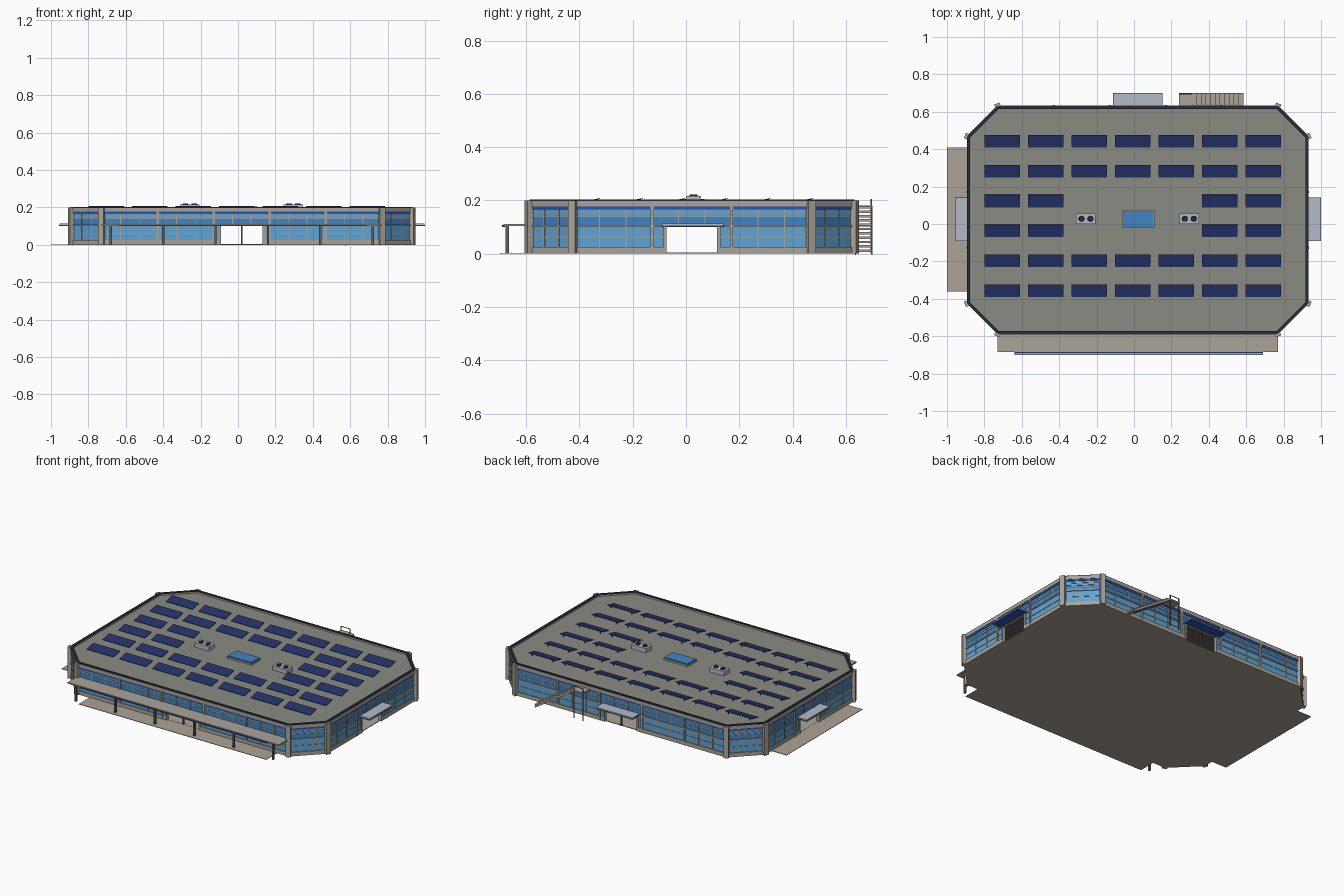
import bpy, bmesh, math
from mathutils import Matrix, Vector

if "Cube" in bpy.data.objects:
    bpy.data.objects.remove(bpy.data.objects["Cube"])


def material(name, *rgb):
    m = bpy.data.materials.new(name)
    m.use_nodes = True
    m.diffuse_color = (*rgb, 1)
    m.node_tree.nodes["Principled BSDF"].inputs["Base Color"].default_value = (*rgb, 1)
    return m


STONE = material("warm stone", 0.41, 0.37, 0.31)
ROOF = material("roof grey", 0.25, 0.26, 0.225)
DARK = material("dark rim", 0.022, 0.026, 0.038)
SOLAR = material("solar navy", 0.017, 0.033, 0.14)
GLASS = material("light glass", 0.12, 0.37, 0.64)
MID = material("mid blue glass", 0.055, 0.23, 0.56)
BLUE = material("blue trim", 0.02, 0.09, 0.45)
PALE = material("pale metal", 0.46, 0.49, 0.57)
METAL = material("post metal", 0.12, 0.11, 0.1)

parts = {}


def part(name, mat):
    if name not in parts:
        parts[name] = (bmesh.new(), mat)
    return parts[name][0]


def box(name, mat, center, size, rot=None):
    """Box with a centre, a size and an optional rotation matrix."""
    rot = rot or Matrix.Identity(4)
    m = Matrix.Translation(center) @ rot @ Matrix.Diagonal((*size, 1))
    bmesh.ops.create_cube(part(name, mat), size=1, matrix=m)


def span(name, mat, x0, x1, y0, y1, z0, z1):
    box(name, mat, ((x0 + x1) / 2, (y0 + y1) / 2, (z0 + z1) / 2),
        (x1 - x0, y1 - y0, z1 - z0))


# Octagonal footprint, counter-clockwise from the front wall
CX, CY, HX, HY, CUT = 0.02, 0.022, 0.91, 0.608, 0.162


def footprint(inset=0.0):
    hx, hy, c = HX - inset, HY - inset, CUT - inset * 0.586
    pts = [(c - hx, -hy), (hx - c, -hy), (hx, c - hy), (hx, hy - c),
           (hx - c, hy), (c - hx, hy), (-hx, hy - c), (-hx, c - hy)]
    return [Vector((CX + x, CY + y, 0)) for x, y in pts]


def octagon(name, mat, inset, z0, z1):
    bm = part(name, mat)
    ring = [[bm.verts.new((p.x, p.y, z)) for p in footprint(inset)] for z in (z0, z1)]
    bm.faces.new(ring[0][::-1])
    bm.faces.new(ring[1])
    for i in range(8):
        j = (i + 1) % 8
        bm.faces.new((ring[0][i], ring[0][j], ring[1][j], ring[1][i]))


octagon("ground_floor", STONE, 0.005, 0.0, 0.004)
octagon("upper_floor", METAL, 0.02, 0.102, 0.106)
octagon("roof_deck", ROOF, 0.012, 0.184, 0.19)

# Facade layers: name, material, bottom, top, outer offset
LAYERS = [("wall_base", STONE, 0.0, 0.025, 0.004),
          ("lower_windows", GLASS, 0.025, 0.1, -0.002),
          ("floor_band", STONE, 0.1, 0.108, 0.004),
          ("spandrel_windows", MID, 0.108, 0.138, -0.002),
          ("upper_windows", GLASS, 0.138, 0.166, -0.002),
          ("blue_band", BLUE, 0.166, 0.178, 0.002),
          ("parapet", STONE, 0.178, 0.198, 0.004),
          ("roof_rim", DARK, 0.198, 0.203, 0.002),
          ("window_rails", STONE, 0.061, 0.064, 0.001),
          ("window_rails", STONE, 0.137, 0.14, 0.001),
          ("window_rails", STONE, 0.152, 0.154, 0.001)]

corners = footprint()
for i in range(8):
    a, b = corners[i], corners[(i + 1) % 8]
    along = (b - a).normalized()
    normal = Vector((along.y, -along.x, 0))
    length = (b - a).length
    turn = Matrix.Rotation(math.atan2(along.y, along.x), 4, "Z")
    straight = i % 2 == 0
    door = {0: 0.112, 4: 0.112, 2: 0.095, 6: 0.095}.get(i, 0)

    def wall_box(name, mat, t0, t1, z0, z1, out, depth):
        c = a + along * (t0 + t1) / 2 + normal * (out - depth / 2)
        c.z = (z0 + z1) / 2
        box(name, mat, c, (t1 - t0, depth, z1 - z0), turn)

    mid = length / 2
    for name, mat, z0, z1, out in LAYERS:
        runs = [(0, length)]
        if door and z1 <= 0.1:
            runs = [(0, mid - door), (mid + door, length)]
        for t0, t1 in runs:
            wall_box(name, mat, t0, t1, z0, z1, out, out + 0.014)

    # Bay pillars and slender mullions
    bays = {0: 5, 4: 5, 2: 3, 6: 3}.get(i, 1)
    for k in range(1, bays * 3):
        t = length * k / (bays * 3)
        bottom = 0.1 if door and abs(t - mid) < door + 0.01 else 0.0
        half, out = (0.006, 0.006) if k % 3 == 0 else (0.0018, 0.001)
        name = "bay_pillars" if k % 3 == 0 else "mullions"
        wall_box(name, STONE, t - half, t + half, bottom, 0.18, out, 0.014)

    # Door jambs
    if straight:
        for s in (-1, 1):
            t = mid + s * (door + 0.006)
            wall_box("door_jambs", STONE, t - 0.006, t + 0.006, 0, 0.102, 0.005, 0.02)
        if i in (0, 4):
            wall_box("door_mullions", METAL, mid - 0.004, mid + 0.004, 0, 0.1, 0, 0.008)

    # Corner column, turned to the bisector
    bisector = turn @ Matrix.Rotation(-math.pi / 8, 4, "Z")
    box("corner_columns", STONE, a + Vector((0, 0, 0.1)), (0.03, 0.03, 0.2), bisector)

# Ground slabs
span("front_walk", STONE, -0.64, 0.69, -0.70, -0.58, 0, 0.003)
span("side_walk", STONE, -1.0, -0.88, -0.36, 0.41, 0, 0.003)

# Long front canopy with posts
span("front_canopy", STONE, -0.73, 0.77, -0.685, -0.58, 0.104, 0.112)
span("front_canopy_trim", BLUE, -0.64, 0.69, -0.69, -0.68, 0.101, 0.107)
for k in range(6):
    x = -0.68 + 0.28 * k
    span("canopy_posts", METAL, x - 0.006, x + 0.006, -0.677, -0.665, 0, 0.104)

# Small door canopies on the other three sides
for x0, x1, y0, y1 in ((-0.955, -0.885, -0.09, 0.14), (0.925, 0.998, -0.09, 0.14),
                       (-0.11, 0.15, 0.625, 0.698)):
    span("door_canopies", PALE, x0, x1, y0, y1, 0.106, 0.113)
    span("door_canopy_trim", BLUE, x0 - 0.002, x1 + 0.002, y0 - 0.002, y1 + 0.002,
         0.102, 0.106)

# Outside stair up to the roof
STEPS = 11
run, rise = 0.275 / STEPS, 0.178 / STEPS
for k in range(STEPS):
    x, z = 0.585 - run * k, rise * (k + 1)
    span("stair_treads", STONE, x - run, x, 0.637, 0.697, z - 0.009, z)
slope = math.atan2(0.178, 0.275)
for y in (0.636, 0.698):
    box("stair_stringers", STONE, (0.4475, y, 0.088), (0.32, 0.004, 0.012),
        Matrix.Rotation(slope, 4, "Y"))
span("stair_landing", STONE, 0.24, 0.312, 0.625, 0.70, 0.172, 0.18)
for x in (0.244, 0.308):
    span("landing_posts", METAL, x - 0.003, x + 0.003, 0.692, 0.698, 0, 0.206)
span("landing_rail", METAL, 0.242, 0.31, 0.693, 0.697, 0.203, 0.206)

# Tilted solar panels, leaving the middle of the roof free
tilt = Matrix.Rotation(math.radians(12), 4, "X")
for r in range(6):
    for c in range(7):
        if r in (2, 3) and c in (2, 3, 4):
            continue
        x, y = -0.705 + 0.2325 * c, -0.357 + 0.16 * r
        box("solar_panels", SOLAR, (x, y, 0.2), (0.19, 0.068, 0.003), tilt)
        for s in (-1, 1):
            box("panel_legs", DARK, (x + s * 0.075, y + 0.024, 0.196), (0.004, 0.004, 0.014))

# Skylight
span("skylight_curb", STONE, -0.064, 0.109, -0.019, 0.074, 0.188, 0.2)
span("skylight_glass", MID, -0.06, 0.105, -0.015, 0.07, 0.2, 0.206)

# Rooftop cooling units with round fans
for x in (-0.257, 0.296):
    span("cooling_units", PALE, x - 0.052, x + 0.052, 0.0, 0.057, 0.188, 0.217)
    for s in (-1, 1):
        bmesh.ops.create_cone(part("cooling_fans", DARK), cap_ends=True, segments=16,
                              radius1=0.016, radius2=0.014, depth=0.006,
                              matrix=Matrix.Translation((x + s * 0.024, 0.028, 0.219)))

# Turn every collected part into an object
for name, (bm, mat) in parts.items():
    bmesh.ops.recalc_face_normals(bm, faces=bm.faces)
    mesh = bpy.data.meshes.new(name)
    bm.to_mesh(mesh)
    bm.free()
    mesh.materials.append(mat)
    bpy.context.collection.objects.link(bpy.data.objects.new(name, mesh))
